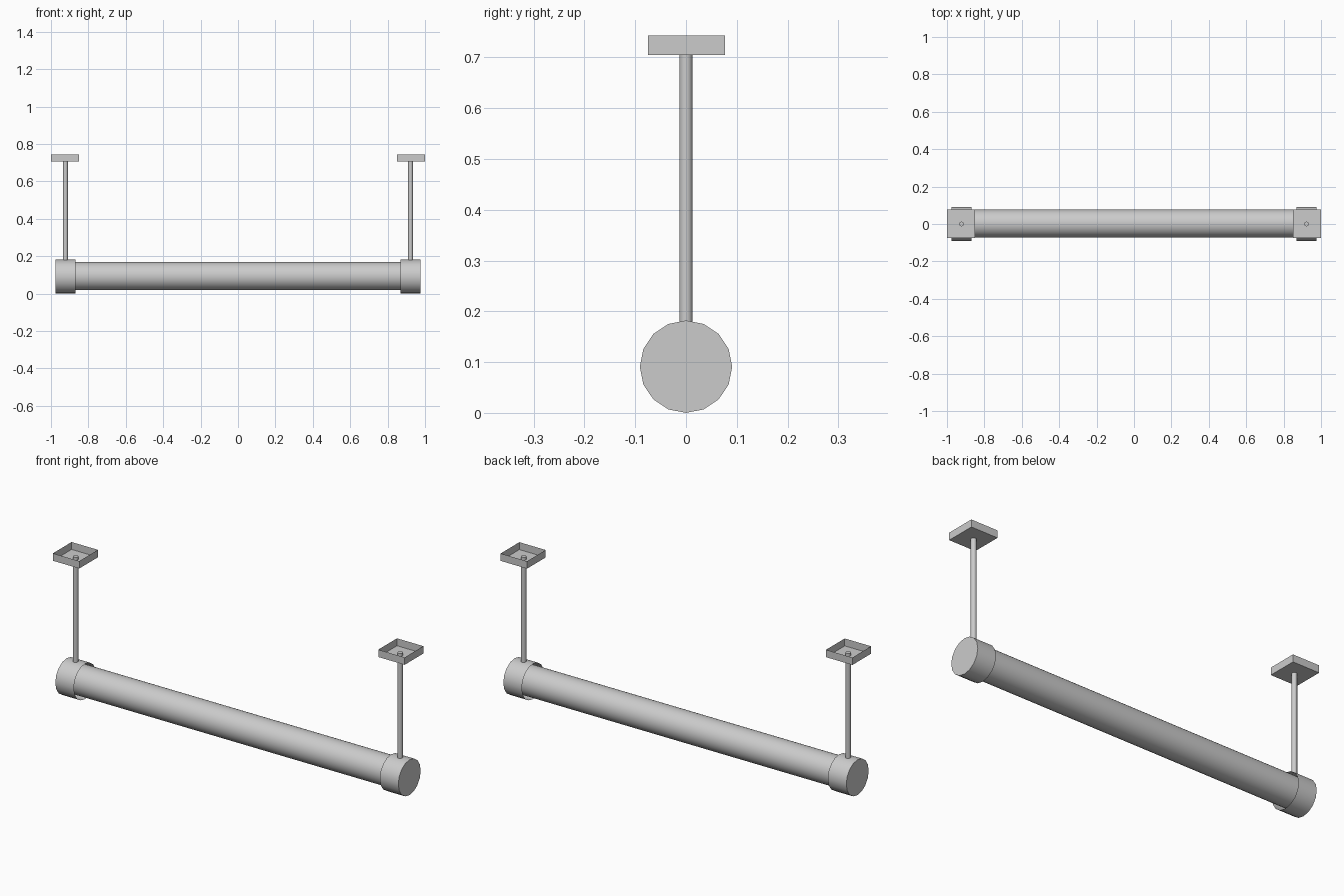
import bpy, bmesh
from math import pi
from mathutils import Matrix

if "Cube" in bpy.data.objects:
    bpy.data.objects.remove(bpy.data.objects["Cube"])

AXIS_Z = 0.091


def finish(name, bm, smooth=True):
    mesh = bpy.data.meshes.new(name)
    bm.to_mesh(mesh)
    bm.free()
    ob = bpy.data.objects.new(name, mesh)
    bpy.context.collection.objects.link(ob)
    if smooth:
        bpy.ops.object.select_all(action='DESELECT')
        ob.select_set(True)
        bpy.context.view_layer.objects.active = ob
        bpy.ops.object.shade_smooth_by_angle(angle=0.7)
    return ob


def cylinder(name, center, radius, length, sides, along_x=False, open_dir=None):
    """Cylinder; open_dir = x sign of the end to leave open."""
    bm = bmesh.new()
    rot = Matrix.Rotation(pi / 2, 4, 'Y') if along_x else Matrix()
    bmesh.ops.create_cone(bm, cap_ends=True, segments=sides, radius1=radius,
                          radius2=radius, depth=length,
                          matrix=Matrix.Translation(center) @ rot)
    if open_dir:
        bm.normal_update()
        ends = [f for f in bm.faces if f.normal.x * open_dir > 0.9]
        bmesh.ops.delete(bm, geom=ends, context='FACES_ONLY')
    return finish(name, bm)


def open_tray(name, center, size):
    """Thin box without its top face."""
    bm = bmesh.new()
    bmesh.ops.create_cube(bm, size=1, matrix=Matrix.Translation(center) @ Matrix.Diagonal((*size, 1)))
    bm.normal_update()
    top = [f for f in bm.faces if f.normal.z > 0.9]
    bmesh.ops.delete(bm, geom=top, context='FACES_ONLY')
    return finish(name, bm, smooth=False)


# Long lamp tube
cylinder("lamp_tube", (0, 0.002, AXIS_Z + 0.002), 0.075, 1.84, 32, along_x=True)

# End cap, hanging rod and ceiling mount on each side
for side, s in (("left", -1), ("right", 1)):
    cylinder(f"{side}_end_cap", (s * 0.9225, 0, AXIS_Z), 0.091, 0.105, 16,
             along_x=True, open_dir=-s)
    cylinder(f"{side}_hanging_rod", (s * 0.9225, 0, 0.445), 0.013, 0.55, 12)
    open_tray(f"{side}_ceiling_mount", (s * 0.925, 0.001, 0.724), (0.15, 0.152, 0.038))
